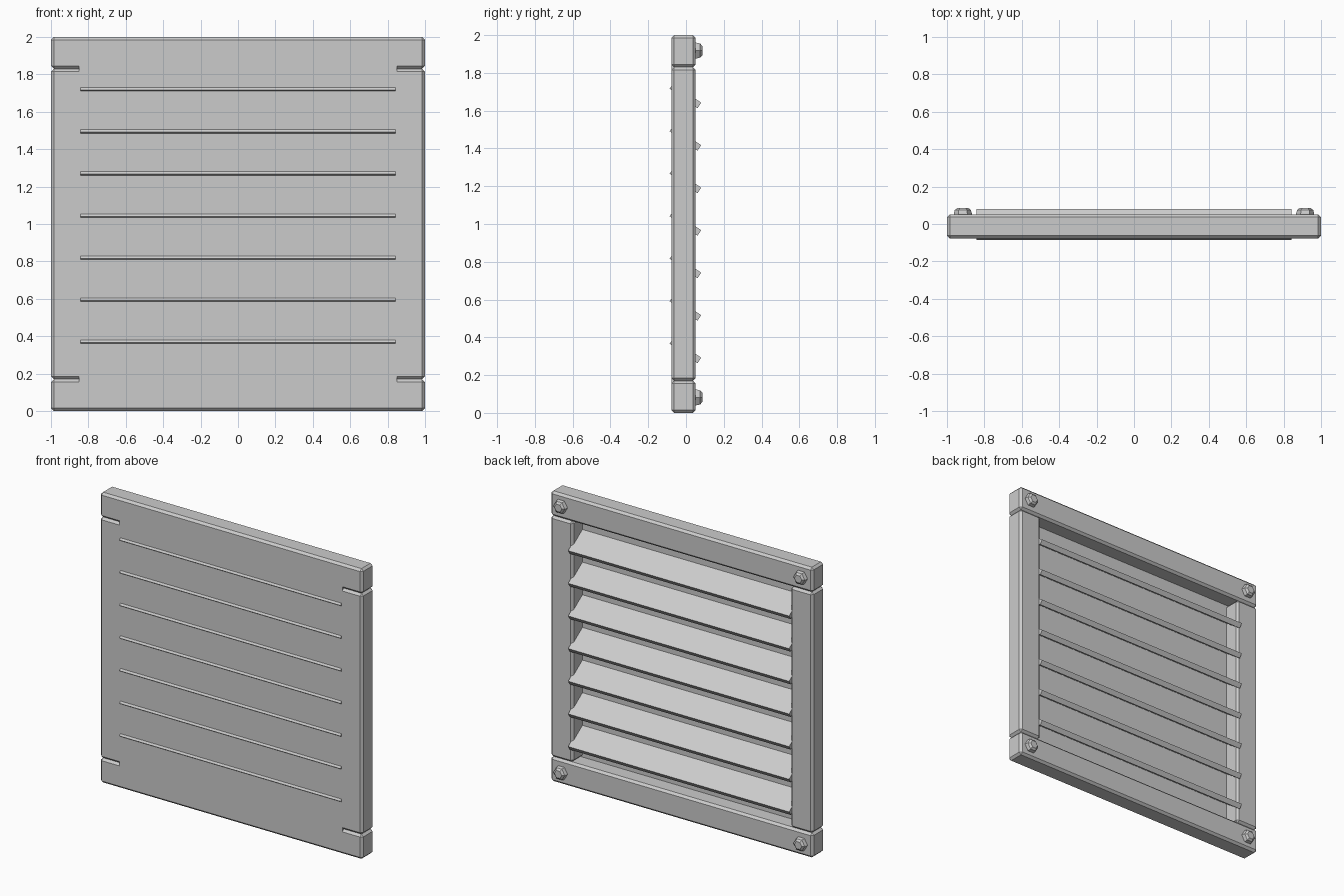
import bpy, math

if "Cube" in bpy.data.objects:
    bpy.data.objects.remove(bpy.data.objects["Cube"])

Y_FRONT, Y_BACK = -0.0775, 0.0515
Y_MID, DEPTH = (Y_FRONT + Y_BACK) / 2, Y_BACK - Y_FRONT
W = 0.17          # width of rails and stiles
CHAMFER = 0.015


def box(name, center, size, chamfer=0.0, tilt=0.0):
    bpy.ops.mesh.primitive_cube_add(size=1, location=center)
    ob = bpy.context.object
    ob.name = name
    ob.scale = size
    bpy.ops.object.transform_apply(location=False, rotation=False, scale=True)
    ob.rotation_euler.x = tilt
    if chamfer:
        mod = ob.modifiers.new("chamfer", 'BEVEL')
        mod.width = chamfer
        mod.segments = 1
    return ob


def bolt(name, x, z):
    # tapered hexagonal head with a chamfered flat cap, pointing to +y
    rings = [(0.048, 0.04), (0.048, 0.056), (0.043, 0.075), (0.028, 0.0865)]
    verts = [(x + r * math.cos(i * math.pi / 3), y, z + r * math.sin(i * math.pi / 3))
             for r, y in rings for i in range(6)]
    faces = [(k * 6 + i, (k + 1) * 6 + i, (k + 1) * 6 + (i + 1) % 6, k * 6 + (i + 1) % 6)
             for k in range(len(rings) - 1) for i in range(6)]
    n = len(verts)
    faces += [tuple(range(6)), tuple(range(n - 1, n - 7, -1))]
    me = bpy.data.meshes.new(name)
    me.from_pydata(verts, [], faces)
    bpy.context.collection.objects.link(bpy.data.objects.new(name, me))


# horizontal rails
for label, z in (("bottom", W / 2), ("top", 2 - W / 2)):
    box(label + "_rail", (0, Y_MID, z), (2, DEPTH, W), CHAMFER)

# vertical stiles between the rails
for label, s in (("left", -1), ("right", 1)):
    box(label + "_stile", (s * (1 - W / 2), Y_MID, 1), (W, DEPTH, 2 - 2 * W), CHAMFER)

# thin panel flush with the front of the frame
box("front_panel", (0, Y_FRONT + 0.01, 1), (1.7, 0.02, 1.7))

# slanted slats poking through the panel
for i in range(7):
    box(f"slat_{i + 1}", (0, -0.003, 1.004 + (i - 3) * 0.225),
        (1.685, 0.18, 0.035), tilt=math.radians(-35))

# corner bolts on the back
for sx in (-1, 1):
    for sz in (-1, 1):
        bolt("corner_bolt", sx * 0.915, 1 + sz * 0.918)
